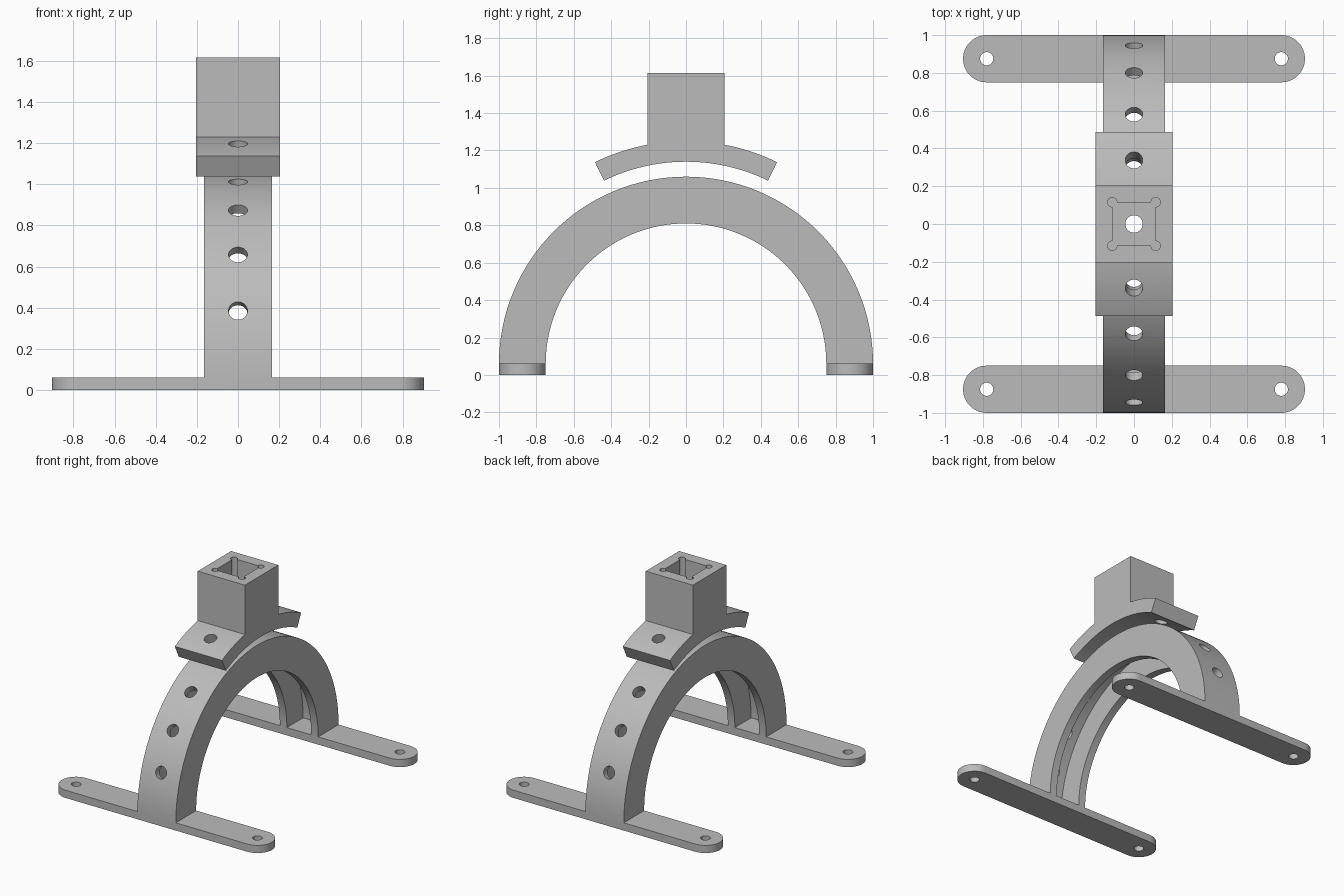
import bpy, bmesh
from math import sin, cos, pi, radians, acos, degrees
from mathutils import Matrix, Vector

if "Cube" in bpy.data.objects:
    bpy.data.objects.remove(bpy.data.objects["Cube"], do_unlink=True)

grey = bpy.data.materials.new("plain grey")
grey.use_nodes = True
colour = (0.5, 0.5, 0.5, 1)
grey.diffuse_color = colour
grey.node_tree.nodes["Principled BSDF"].inputs["Base Color"].default_value = colour

ARCH_Z = 0.06       # centre height of the arch, also the foot thickness
SADDLE_Z = 0.14     # centre height of the saddle
HOLE_R = 0.046
HOLE_ANGLES = [19 + 17.75 * i for i in range(9)]


def arc(radius, a0, a1, centre=(0, 0), steps=64):
    """Points on an arc, angles in degrees."""
    return [(centre[0] + radius * cos(radians(a0 + (a1 - a0) * i / steps)),
             centre[1] + radius * sin(radians(a0 + (a1 - a0) * i / steps)))
            for i in range(steps + 1)]


def prism(name, outline, low, high, axis="Z"):
    """Extrude an outline along z (xy points) or along x (yz points)."""
    bm = bmesh.new()
    place = (lambda p: (p[0], p[1], low)) if axis == "Z" else (lambda p: (low, p[0], p[1]))
    face = bm.faces.new([bm.verts.new(place(p)) for p in outline])
    step = Vector((0, 0, high - low)) if axis == "Z" else Vector((high - low, 0, 0))
    new = bmesh.ops.extrude_face_region(bm, geom=[face])["geom"]
    bmesh.ops.translate(bm, vec=step, verts=[g for g in new if isinstance(g, bmesh.types.BMVert)])
    bmesh.ops.recalc_face_normals(bm, faces=bm.faces)
    return finish(name, bm)


def finish(name, bm):
    mesh = bpy.data.meshes.new(name)
    bm.to_mesh(mesh)
    bm.free()
    mesh.materials.append(grey)
    obj = bpy.data.objects.new(name, mesh)
    bpy.context.collection.objects.link(obj)
    return obj


def drill(radius, depth, matrix):
    """Cylinder cutter along the local z axis."""
    bm = bmesh.new()
    bmesh.ops.create_cone(bm, cap_ends=True, segments=40, radius1=radius,
                          radius2=radius, depth=depth, matrix=matrix)
    return finish("drill", bm)


def radial_drill(angle, radius, centre_z):
    a = radians(angle)
    spot = Matrix.Translation((0, radius * cos(a), centre_z + radius * sin(a)))
    return drill(HOLE_R, 0.22, spot @ Matrix.Rotation(a - pi / 2, 4, "X"))


def carve(obj, cutters):
    """Subtract the cutters, then shade round surfaces smooth."""
    for c in cutters:
        mod = obj.modifiers.new("cut", "BOOLEAN")
        mod.operation, mod.solver, mod.object = "DIFFERENCE", "EXACT", c
    evaluated = obj.evaluated_get(bpy.context.evaluated_depsgraph_get())
    mesh = bpy.data.meshes.new_from_object(evaluated)
    obj.modifiers.clear()
    obj.data = mesh
    for c in cutters:
        bpy.data.objects.remove(c, do_unlink=True)
    bpy.ops.object.select_all(action="DESELECT")
    obj.select_set(True)
    bpy.context.view_layer.objects.active = obj
    bpy.ops.object.shade_smooth_by_angle(angle=radians(30))


# Feet: round-ended plates with a bolt hole at each end
for name, side in (("front_foot", -1), ("back_foot", 1)):
    y = 0.875 * side
    foot = prism(name, arc(0.125, -90, 90, (0.78, y), 24) + arc(0.125, 90, 270, (-0.78, y), 24),
                 0, ARCH_Z)
    carve(foot, [drill(0.035, 0.3, Matrix.Translation((x, y, 0))) for x in (-0.78, 0.78)])

# Arch: half ring with a channel on the inside and radial holes through its shell
centre = (0, ARCH_Z)
arch = prism("arch", arc(1, 0, 180, centre) + arc(0.75, 180, 0, centre), -0.165, 0.165, "X")
channel = prism("channel", arc(0.95, -8, 188, centre) + arc(0.6, 188, -8, centre),
                -0.105, 0.105, "X")
carve(arch, [channel] + [radial_drill(a, 0.98, ARCH_Z) for a in HOLE_ANGLES])

# Saddle: curved pad and square socket in one profile
centre = (0, SADDLE_Z)
join = degrees(acos(0.205 / 1.11))
profile = (arc(1.11, 64, join, centre, 12) + [(0.205, 1.615), (-0.205, 1.615)]
           + arc(1.11, 180 - join, 116, centre, 12) + arc(1, 116, 64, centre, 32))
saddle = prism("saddle_socket", profile, -0.203, 0.203, "X")

# Socket pocket with relieved corners, plus the three saddle holes
p = 0.115
pocket = prism("pocket", [(-p, -p), (p, -p), (p, p), (-p, p)], 1.24, 1.7)
corners = [drill(0.025, 0.46, Matrix.Translation((x, y, 1.47))) for x in (-p, p) for y in (-p, p)]
holes = [radial_drill(HOLE_ANGLES[i], 1.06, SADDLE_Z) for i in (3, 5)]
holes.append(drill(HOLE_R, 0.4, Matrix.Translation((0, 0, 1.2))))
carve(saddle, [pocket] + corners + holes)
